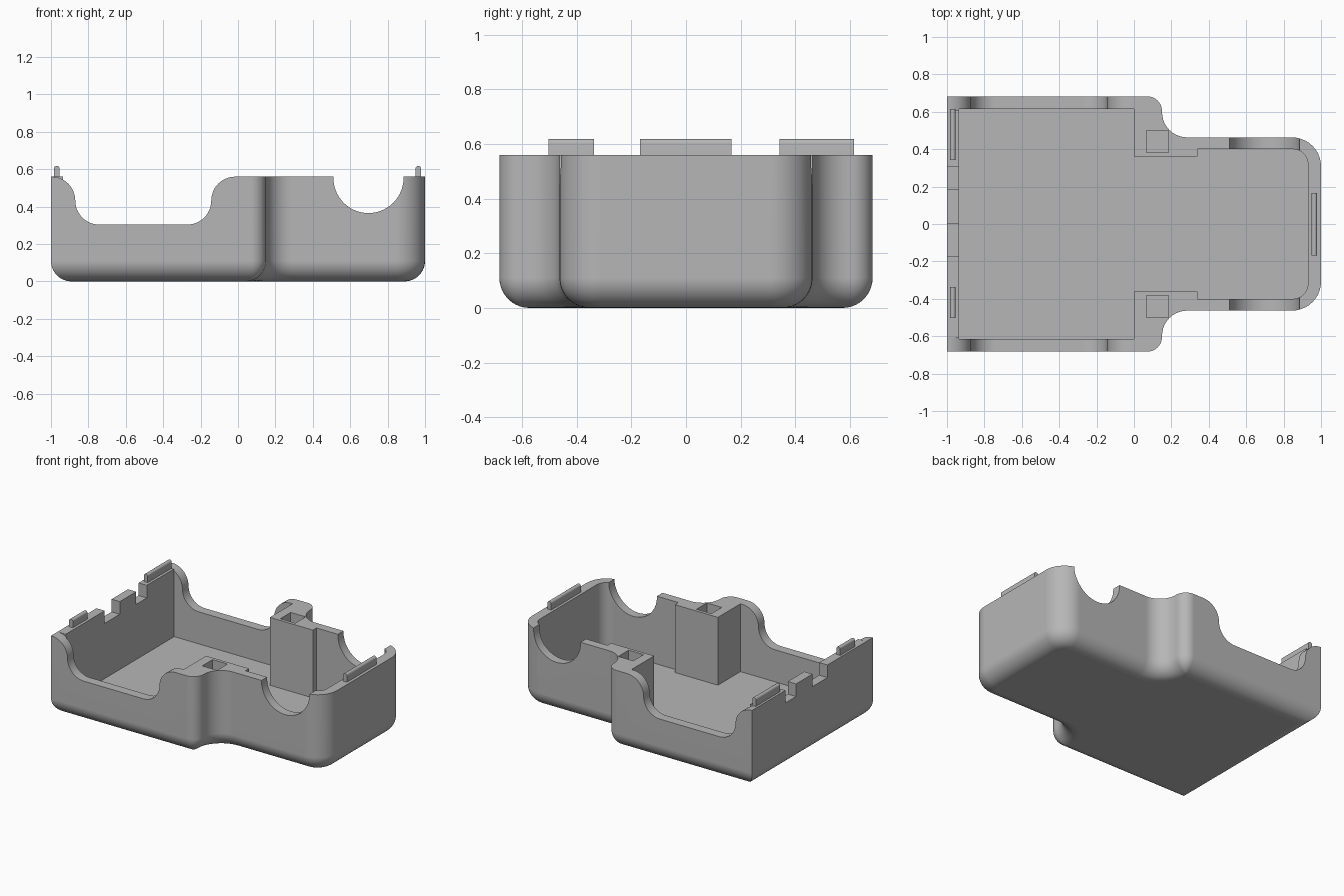
import bpy, bmesh, math
from mathutils import Vector

if "Cube" in bpy.data.objects:
    bpy.data.objects.remove(bpy.data.objects["Cube"])

RIM = 0.56      # height of the rim
FILLET = 0.11   # rounding of the bottom edge
FLOOR = 0.075

grey = bpy.data.materials.new("plain_grey")
grey.use_nodes = True
grey.diffuse_color = (0.47, 0.47, 0.47, 1)
grey.node_tree.nodes["Principled BSDF"].inputs["Base Color"].default_value = grey.diffuse_color


def solid(name, rings):
    """Closed solid lofted through rings that share a point count."""
    bm = bmesh.new()
    loops = [[bm.verts.new(p) for p in ring] for ring in rings]
    n = len(loops[0])
    for a, b in zip(loops, loops[1:]):
        for i in range(n):
            j = (i + 1) % n
            bm.faces.new((a[i], a[j], b[j], b[i]))
    bm.faces.new(loops[0][::-1])
    bm.faces.new(loops[-1])
    bmesh.ops.recalc_face_normals(bm, faces=bm.faces)
    mesh = bpy.data.meshes.new(name)
    bm.to_mesh(mesh)
    bm.free()
    mesh.materials.append(grey)
    obj = bpy.data.objects.new(name, mesh)
    bpy.context.collection.objects.link(obj)
    return obj


def outline(half, z, inset=0.0, seg=10):
    """Right-angled plan, mirrored in y, with (x, y, radius) corners."""
    corners = half + [(x, -y, r) for x, y, r in reversed(half)]
    pts = []
    for i, (x, y, r) in enumerate(corners):
        v = Vector((x, y))
        nxt = corners[(i + 1) % len(corners)]
        e_in = (v - Vector(corners[i - 1][:2])).normalized()
        e_out = (Vector(nxt[:2]) - v).normalized()
        v += inset * Vector((-e_in.y - e_out.y, e_in.x + e_out.x))
        if r == 0:
            pts.append((v.x, v.y, z))
            continue
        convex = e_in.cross(e_out) > 0
        r = max(r - inset, 0.002) if convex else min(r + inset, 0.215)
        centre = v + r * (e_out - e_in)
        for k in range(seg + 1):
            t = math.pi / 2 * k / seg
            p = centre + r * (math.sin(t) * e_in - math.cos(t) * e_out)
            pts.append((p.x, p.y, z))
    return pts


def arc(cx, cz, r, start, end, seg=12):
    angles = [math.radians(start + (end - start) * k / seg) for k in range(seg + 1)]
    return [(cx + r * math.cos(a), cz + r * math.sin(a)) for a in angles]


def along_y(name, profile, y0, y1):
    return solid(name, [[(x, y, z) for x, z in profile] for y in (y0, y1)])


def box(name, x0, x1, y0, y1, z0, z1):
    return along_y(name, [(x0, z0), (x1, z0), (x1, z1), (x0, z1)], y0, y1)


def finish(obj):
    bpy.ops.object.select_all(action='DESELECT')
    obj.select_set(True)
    bpy.context.view_layer.objects.active = obj
    bpy.ops.object.shade_smooth_by_angle(angle=math.radians(30))


# Outer body with a rounded bottom edge
body_plan = [(-1, -0.683, 0), (0.15, -0.683, 0.08), (0.15, -0.463, 0.135), (1, -0.463, 0.155)]
rings = []
for k in range(11):
    a = math.pi / 2 * k / 10
    rings.append(outline(body_plan, FILLET * (1 - math.cos(a)), FILLET * (1 - math.sin(a))))
rings.append(outline(body_plan, RIM))
tray = solid("tray_body", rings)

# Cavity, leaving a solid post in each shoulder
cavity_plan = [(-0.935, -0.615, 0), (0, -0.615, 0), (0, -0.36, 0),
               (0.34, -0.36, 0), (0.34, -0.4, 0), (0.93, -0.4, 0.08)]
cutters = [solid("cavity_cutter", [outline(cavity_plan, z) for z in (FLOOR, 0.7)])]

# S-curved side openings, round side notches and post sockets
R = 0.128
low, mid = RIM - 2 * R, RIM - R
opening = ([(-0.998, 0.7)] + arc(-0.998, mid, R, 90, 0)
           + arc(-0.998 + 2 * R, mid, R, 180, 270)
           + arc(-0.015 - 2 * R, mid, R, 270, 360)
           + arc(-0.015, mid, R, 180, 90) + [(-0.015, 0.7)])
opening = [p for i, p in enumerate(opening)
           if i == 0 or math.dist(p, opening[i - 1]) > 0.001]
notch = [(0.51, 0.7)] + arc(0.6975, 0.553, 0.1875, 180, 360, 28) + [(0.885, 0.7)]
for side in (-1, 1):
    cutters.append(along_y("opening_cutter", opening, side * 0.61, side * 0.8))
    cutters.append(along_y("notch_cutter", notch, side * 0.38, side * 0.6))
    cutters.append(box("socket_cutter", 0.067, 0.185, *sorted((side * 0.383, side * 0.5)), 0.3, 0.7))

# Slots in the flat end wall
for y0, y1 in ((-0.17, 0.0), (0.185, 0.305)):
    cutters.append(box("slot_cutter", -1.1, -0.9, y0, y1, 0.47, 0.7))

bpy.context.view_layer.objects.active = tray
for cutter in cutters:
    cutter.hide_render = True
    mod = tray.modifiers.new("cut", 'BOOLEAN')
    mod.operation = 'DIFFERENCE'
    mod.solver = 'EXACT'
    mod.object = cutter
    bpy.ops.object.modifier_apply(modifier=mod.name)
    bpy.data.objects.remove(cutter)
finish(tray)
tray.modifiers.new("even_shading", 'WEIGHTED_NORMAL').keep_sharp = True

# Round-topped locating tabs on the end walls
for name, x, y0, y1 in (("tab_end_front", -0.969, -0.503, -0.337),
                        ("tab_end_back", -0.969, 0.342, 0.614),
                        ("tab_nose", 0.964, -0.168, 0.167)):
    profile = [(x - 0.015, 0.53)] + arc(x, 0.603, 0.015, 180, 0, 8) + [(x + 0.015, 0.53)]
    finish(along_y(name, profile, y0, y1))
